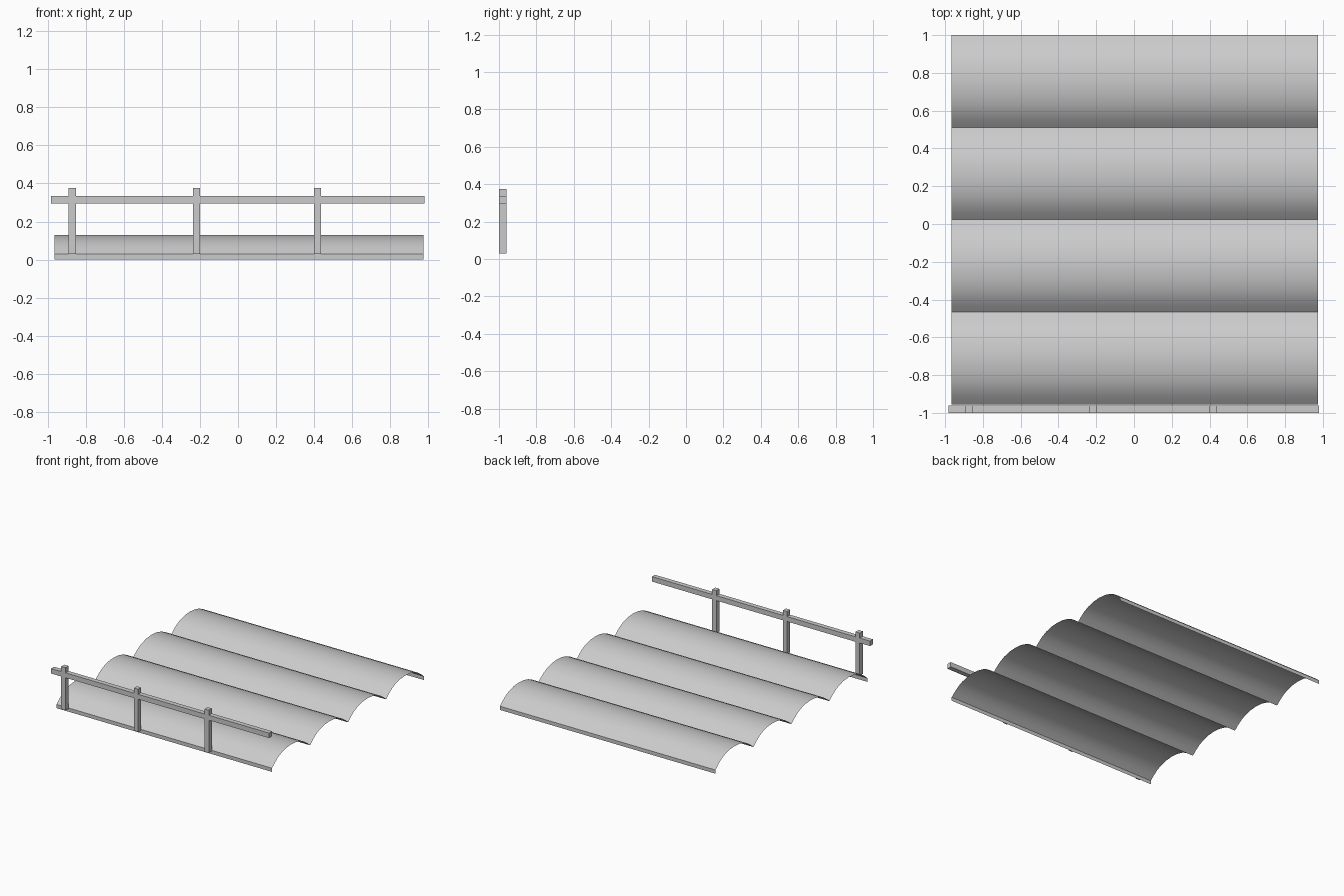
import bpy, math

if "Cube" in bpy.data.objects:
    bpy.data.objects.remove(bpy.data.objects["Cube"])

X0, X1 = -0.965, 0.975       # sheet extent along x
Y0, Y1 = -0.955, 1.0         # sheet extent along y
WAVES = 4


def mesh_object(name, verts, faces):
    me = bpy.data.meshes.new(name)
    me.from_pydata(verts, [], faces)
    ob = bpy.data.objects.new(name, me)
    bpy.context.collection.objects.link(ob)
    return ob


def box(name, lo, hi):
    v = [(x, y, z) for x in (lo[0], hi[0]) for y in (lo[1], hi[1]) for z in (lo[2], hi[2])]
    f = [(0, 1, 3, 2), (4, 6, 7, 5), (0, 4, 5, 1), (2, 3, 7, 6), (0, 2, 6, 4), (1, 5, 7, 3)]
    return mesh_object(name, v, f)


# Corrugated sheet: one thin profile of four arches with a small lip at each end
period = (Y1 - Y0) / WAVES
half = period / 2
rise_pts = [(0.0, 0.03), (0.035, 0.06), (0.075, 0.088), (0.12, 0.109), (0.18, 0.125)]
arch = rise_pts + [(half, 0.13)] + [(period - y, z) for y, z in reversed(rise_pts[1:])]
profile = [(Y0, 0.0)]
for i in range(WAVES):
    profile += [(Y0 + i * period + y, z) for y, z in arch]
profile += [(Y1, 0.03), (Y1, 0.0)]

n = len(profile)
verts = [(x, y, z) for x in (X0, X1) for y, z in profile]
faces = [(i, n + i, n + i + 1, i + 1) for i in range(n - 1)]
sheet = mesh_object("corrugated_sheet", verts, faces)
bpy.context.view_layer.objects.active = sheet
sheet.select_set(True)
bpy.ops.object.shade_smooth_by_angle(angle=math.radians(35))

# Railing along the front edge
for i, x in enumerate((-0.872, -0.218, 0.418)):
    box(f"rail_post_{i + 1}", (x - 0.019, -1.0, 0.028), (x + 0.019, -0.961, 0.375))
box("top_rail", (-0.983, -1.0, 0.294), (0.98, -0.961, 0.334))
